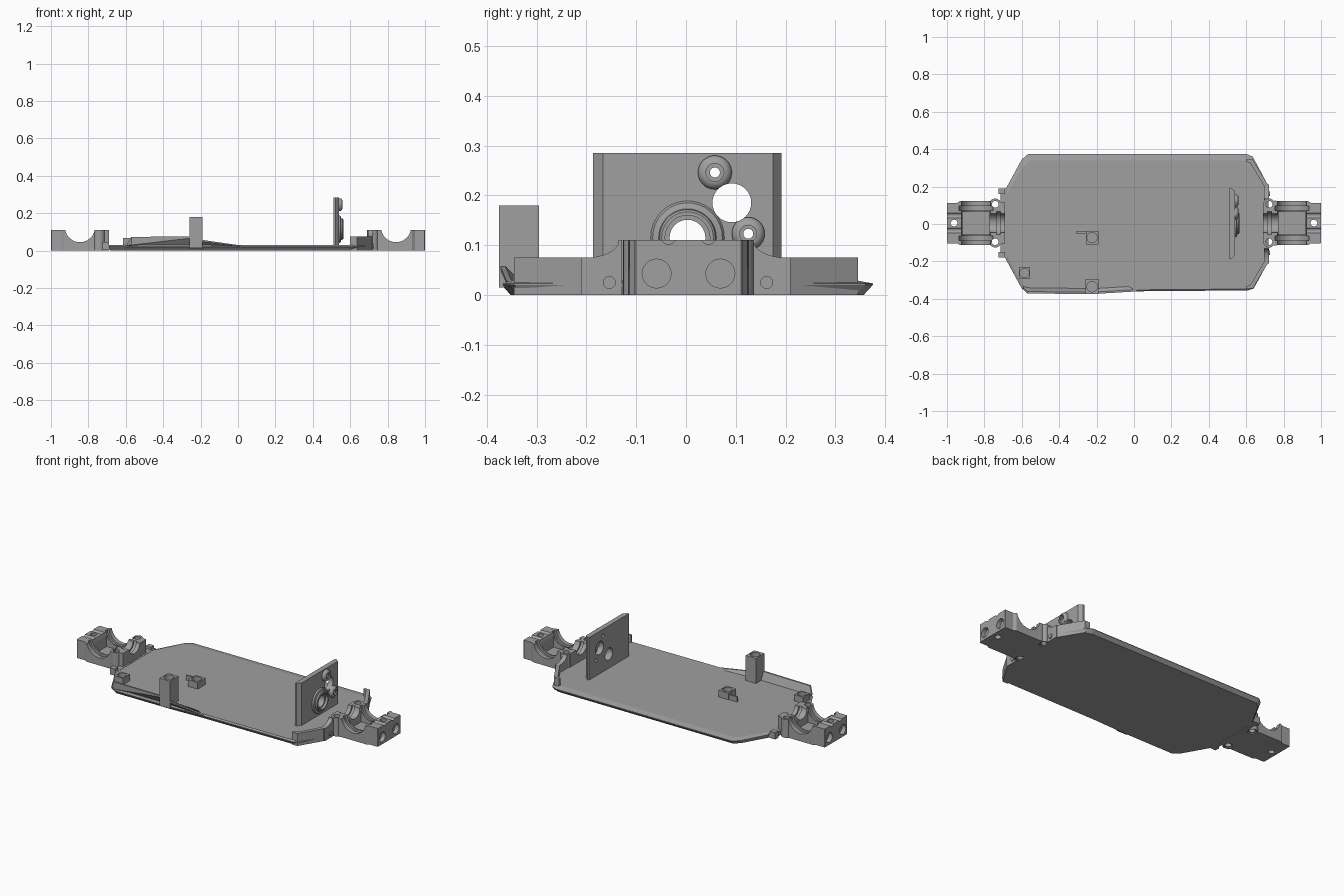
import bpy, bmesh, math
from mathutils import Vector, Matrix

if "Cube" in bpy.data.objects:
    bpy.data.objects.remove(bpy.data.objects["Cube"])

GREY = bpy.data.materials.new("mid_grey_plastic")
GREY.diffuse_color = (0.352, 0.352, 0.352, 1)
GREY.use_nodes = True
GREY.node_tree.nodes["Principled BSDF"].inputs["Base Color"].default_value = GREY.diffuse_color
ROT = {'x': Matrix(((0, 0, 1), (1, 0, 0), (0, 1, 0))),      # profile (y, z) along x
       'y': Matrix(((1, 0, 0), (0, 0, 1), (0, 1, 0))),      # profile (x, z) along y
       'z': Matrix.Identity(3)}                             # profile (x, y) along z


def finish(name, bm):
    bmesh.ops.recalc_face_normals(bm, faces=bm.faces)
    me = bpy.data.meshes.new(name)
    bm.to_mesh(me)
    bm.free()
    me.materials.append(GREY)
    ob = bpy.data.objects.new(name, me)
    bpy.context.collection.objects.link(ob)
    return ob


def loft(name, rings):
    bm = bmesh.new()
    vs = [[bm.verts.new(p) for p in r] for r in rings]
    n = len(vs[0])
    for a, b in zip(vs, vs[1:]):
        for i in range(n):
            bm.faces.new((a[i], a[(i + 1) % n], b[(i + 1) % n], b[i]))
    bm.faces.new(vs[0])
    bm.faces.new(vs[-1])
    return finish(name, bm)


def prism(name, pts, axis, a, b):
    return loft(name, [[ROT[axis] @ Vector((u, v, w)) for u, v in pts] for w in (a, b)])


def box(name, x0, x1, y0, y1, z0, z1):
    return prism(name, [(x0, y0), (x1, y0), (x1, y1), (x0, y1)], 'z', z0, z1)


def circle(u, v, r, n=32):
    return [(u + r * math.cos(2 * math.pi * i / n), v + r * math.sin(2 * math.pi * i / n)) for i in range(n)]


def cyl(name, axis, u, v, r, a, b, n=32):
    return prism(name, circle(u, v, r, n), axis, a, b)


def turned(name, axis, u, v, profile, n=36):
    """Stack of circles: profile is (radius, position along the axis)."""
    return loft(name, [[ROT[axis] @ Vector((p, q, w)) for p, q in circle(u, v, r, n)] for r, w in profile])


def boolean(ob, others, op='DIFFERENCE'):
    for c in others:
        m = ob.modifiers.new("bool", 'BOOLEAN')
        m.operation, m.object, m.solver = op, c, 'EXACT'
        dg = bpy.context.evaluated_depsgraph_get()
        me = bpy.data.meshes.new_from_object(ob.evaluated_get(dg))
        ob.modifiers.clear()
        ob.data = me
        bpy.data.objects.remove(c)
    return ob


def smooth(ob):
    bpy.ops.object.select_all(action='DESELECT')
    ob.select_set(True)
    bpy.context.view_layer.objects.active = ob
    bpy.ops.object.shade_smooth_by_angle(angle=math.radians(30))


# Floor pan: flat floor, flared sides, edge falling away along the back
outer = [(-.69, .18), (-.6, .345), (-.565, .375), (.60, .375), (.635, .36), (.72, .2),
         (.72, -.2), (.64, -.345), (.61, -.355), (0, -.36), (-.2, -.368), (-.565, -.37), (-.6, -.345), (-.69, -.18)]


def ring(d, z, front=None):
    f = d if front is None else front
    return [(x * (1 - d * .5), y * (1 - (d if y > 0 else f) * 2.7), z) for x, y in outer]


loft("floor_pan", [ring(.018, 0), ring(0, .020), ring(0, .023), ring(.036, .030, .008)])

# Splash wall along the front-left side: upright above, undercut below
loft("side_wall", [[(x, yo + .028, .012), (x, yo, b), (x, yo, h), (x, yo + .010, h), (x, yo + .034, .022)]
                   for x, yo, b, h in ((-.592, -.352, .028, .04), (-.57, -.371, .030, .074),
                                       (-.26, -.375, .066, .075), (-.195, -.373, .05, .058),
                                       (.02, -.360, .022, .027))])

# Diagonal end walls and their curved shoulders
for s in (1, -1):
    prism("corner_wall", [(.60, s * .345), (.635, s * .345), (.722, s * .2), (.722, s * .135),
                          (.70, s * .135), (.70, s * .195), (.622, s * .325), (.60, s * .335)], 'z', 0, .075)
    curve = [(s * .21, 0), (s * .21, .075)]
    curve += [(s * (.2 - .065 * math.sin(t)), .11 - .035 * math.cos(t))
              for t in [i * math.pi / 16 for i in range(9)]]
    prism("wall_shoulder", curve + [(s * .128, .11), (s * .128, 0)], 'x', .695, .722)
    cyl("wall_screw", 'x', s * .158 + .004, .025, .013, .715, .728, 20)

# Left cross bar tying the pan to the cradle
box("cross_bar", -.715, -.68, -.18, .19, .004, .03)
for y in (-.165, .175):
    box("cross_bar_lug", -.725, -.69, y - .015, y + .015, .004, .045)

# Bulkhead plate with chamfered edges, shaft opening and rounded bosses
plate = prism("bulkhead", [(.51, -.187), (.51, .192), (.52, .192), (.54, .175), (.54, -.167), (.52, -.187)],
              'z', .015, .285)
bosses = [turned("b", 'x', y, z, [(r, .53), (r, .546), (r * .93, .552), (r * .75, .557), (r * .6, .559)])
          for y, z, r in ((.058, .246, .034), (.125, .123, .033))]
bosses.append(turned("b", 'x', .003, .115, [(.074, .53), (.074, .543), (.070, .549), (.058, .552),
                                            (.056, .560), (.052, .563)]))
boolean(plate, bosses, 'UNION')
boolean(plate, [cyl("c", 'x', y, z, r, .4, .7) for y, z, r in
                ((.092, .185, .039), (.058, .246, .010), (.125, .123, .010), (.003, .115, .036))]
        + [cyl("c", 'x', y, z, r, x, .7) for y, z, r, x in
           ((.058, .246, .018, .551), (.125, .123, .017, .551), (.003, .115, .045, .548))])
smooth(plate)


# Drive cradles at both ends; hx is the distance of the clamp holes
def cradle(name, turn, hx):
    body = prism(name, [(.69, -.11), (.755, -.12), (.77, -.118), (.93, -.118), (.945, -.108), (1, -.108),
                        (1, .108), (.945, .108), (.93, .118), (.77, .118), (.755, .12), (.69, .11)], 'z', 0, .11)
    pads = [cyl("p", 'z', hx, s * .1, .031, 0, .11, 28) for s in (1, -1)]
    boolean(body, pads, 'UNION')
    cuts = [cyl("c", 'y', .845, .125, .08, -.2, .2, 40),           # axle trough
            cyl("c", 'y', .845, .125, .093, -.092, -.068, 40),     # bearing seats
            cyl("c", 'y', .845, .125, .093, .068, .092, 40),
            box("c", .772, .918, -.06, .06, .025, .2),             # gear well
            cyl("c", 'x', 0, .118, .052, .6, .80, 32),             # shaft channel
            cyl("c", 'x', 0, .118, .062, .715, .735, 32),
            cyl("c", 'z', .962, 0, .018, -.1, .3, 24)]             # end hole
    for s in (1, -1):
        cuts += [cyl("c", 'x', s * .064, .043, .029, .975, 1.1, 24),
                 cyl("c", 'x', s * .04, .118, .016, .925, 1.1, 20),
                 cyl("c", 'z', hx, s * .1, .018, -.1, .3, 24),
                 cyl("c", 'z', hx, s * .1, .025, -.1, .006, 24),   # countersink
                 prism("c", [(1.01, s * .2), (1.01, s * .095), (.985, s * .12)], 'z', -.1, .3)]
    boolean(body, cuts)
    smooth(body)
    body.rotation_euler.z = turn
    body.location.y = .005


cradle("right_cradle", 0, .722)
cradle("left_cradle", math.pi, .742)

# Posts and small mounts, each with a screw hole in the top
for name, x, y, w, d, h in (("tall_post", -.224, -.335, .034, .040, .18),
                            ("middle_mount", -.224, -.073, .033, .036, .07),
                            ("corner_mount", -.586, -.262, .030, .032, .068)):
    ob = box(name, x - w, x + w, y - d, y + d, .015, h)
    boolean(ob, [cyl("c", 'z', x, y, w * .82, h - .03, h + .1, 24)])
box("middle_mount_fin", -.31, -.25, -.050, -.040, .015, .06)
